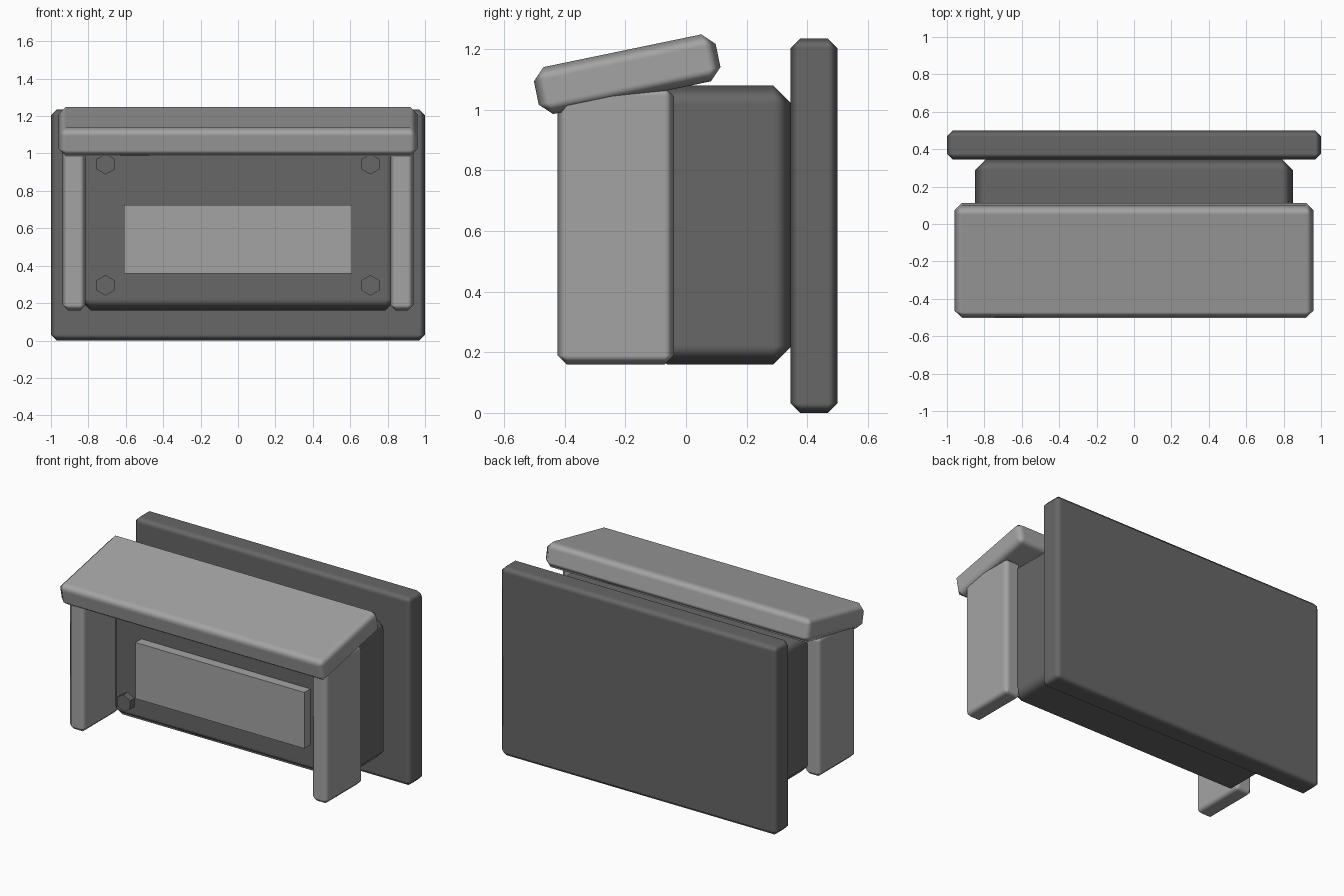
import bpy, bmesh, math
from mathutils import Matrix

if "Cube" in bpy.data.objects:
    bpy.data.objects.remove(bpy.data.objects["Cube"])


def material(name, v):
    m = bpy.data.materials.new(name)
    m.diffuse_color = (v, v, v, 1)
    m.use_nodes = True
    m.node_tree.nodes["Principled BSDF"].inputs["Base Color"].default_value = m.diffuse_color
    return m


DARK = material("dark grey", 0.135)
LIGHT = material("light grey", 0.37)


def finish(name, bm, mat):
    me = bpy.data.meshes.new(name)
    bm.to_mesh(me)
    bm.free()
    me.materials.append(mat)
    ob = bpy.data.objects.new(name, me)
    bpy.context.collection.objects.link(ob)
    return ob


def box(name, x, y, z, mat, bevel=0.0):
    """Box from min/max ranges, with a single-step chamfer."""
    bm = bmesh.new()
    bmesh.ops.create_cube(bm, size=1)
    for v in bm.verts:
        for i, (lo, hi) in enumerate((x, y, z)):
            v.co[i] = lo if v.co[i] < 0 else hi
        # origin stays at the world centre
    for f in bm.faces:
        f.smooth = bevel > 0
    ob = finish(name, bm, mat)
    if bevel:
        b = ob.modifiers.new("chamfer", 'BEVEL')
        b.width = bevel
        b.segments = 1
        b.limit_method = 'NONE'
        b.harden_normals = True
    return ob


# Wall plate and main housing
box("back_plate", (-1, 1), (0.345, 0.5), (0, 1.235), DARK, 0.032)
box("housing", (-0.85, 0.85), (-0.125, 0.35), (0.16, 1.08), DARK, 0.062)

# Side shields
for side, s in (("left", -1), ("right", 1)):
    xs = sorted((s * 0.815, s * 0.938))
    box(side + "_shield", xs, (-0.423, -0.04), (0.16, 1.075), LIGHT, 0.03)

# Tilted canopy
canopy = box("canopy", (-0.96, 0.96), (-0.306, 0.306), (-0.079, 0.079), LIGHT, 0.04)
canopy.location = (0, -0.194, 1.117)
canopy.rotation_euler = (math.radians(11.7), 0, 0)

# Raised front panel
box("front_panel", (-0.61, 0.61), (-0.187, -0.12), (0.358, 0.724), LIGHT)

# Hexagonal bolts
for i, (x, z) in enumerate([(x, z) for x in (-0.708, 0.708) for z in (0.295, 0.943)]):
    bm = bmesh.new()
    bmesh.ops.create_cone(bm, cap_ends=True, segments=6, radius1=0.055,
                          radius2=0.055, depth=0.08)
    bmesh.ops.transform(bm, matrix=Matrix.Translation((x, -0.13, z))
                        @ Matrix.Rotation(math.pi / 2, 4, 'X'), verts=bm.verts)
    finish("bolt_%d" % (i + 1), bm, DARK)
